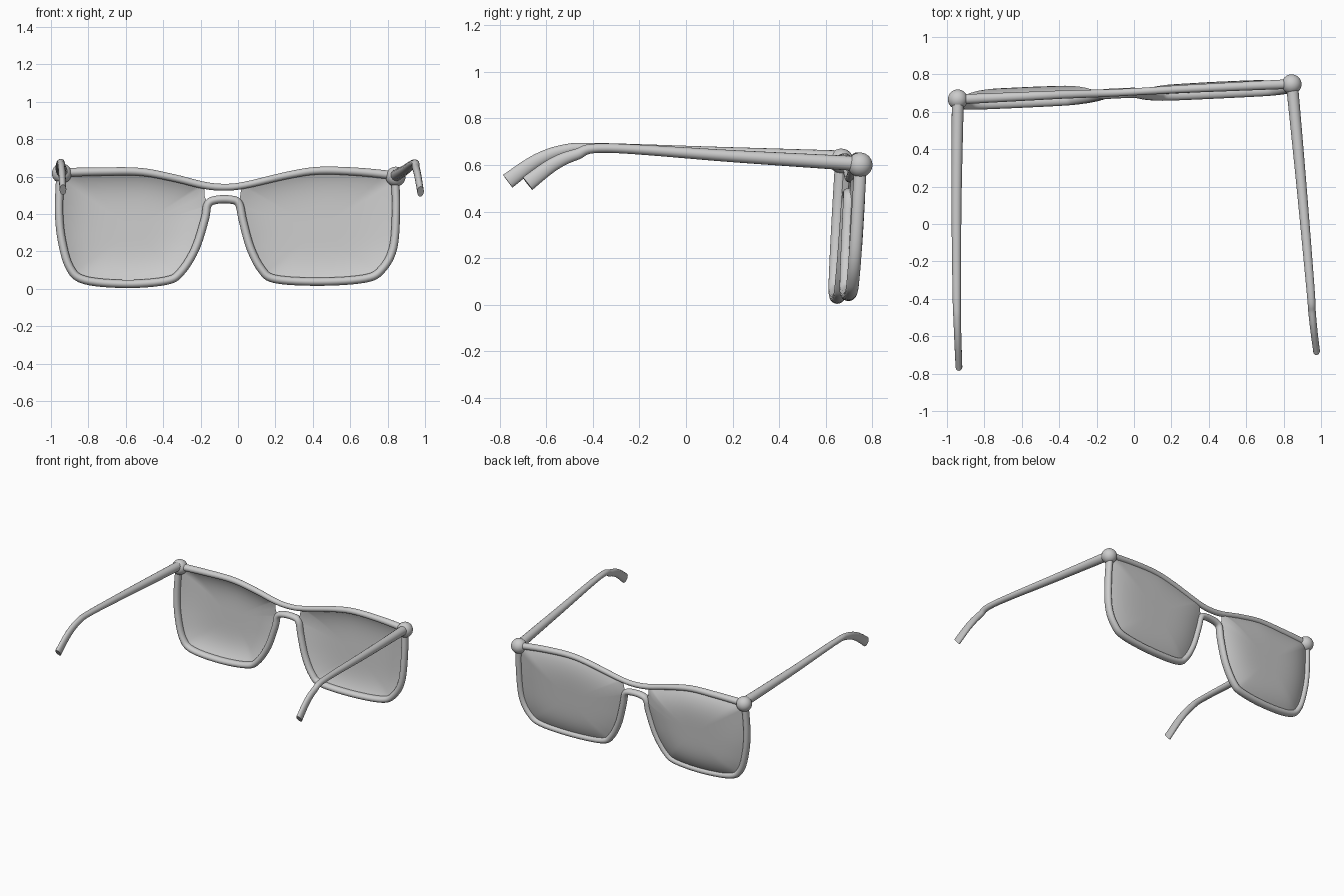
import bpy, bmesh, math
from mathutils import Vector

if "Cube" in bpy.data.objects:
    bpy.data.objects.remove(bpy.data.objects["Cube"])


def smooth_path(pts, n=6):
    """Catmull-Rom interpolation through tuples of any size."""
    p = [pts[0]] + list(pts) + [pts[-1]]
    out = []
    for i in range(1, len(p) - 2):
        for k in range(n):
            t = k / n
            out.append(tuple(0.5 * (2 * b + (c - a) * t + (2 * a - 5 * b + 4 * c - d) * t * t
                                    + (3 * b - a - 3 * c + d) * t ** 3)
                             for a, b, c, d in zip(p[i - 1], p[i], p[i + 1], p[i + 2])))
    return out + [tuple(pts[-1])]


def finish(name, bm, angle=50):
    bmesh.ops.recalc_face_normals(bm, faces=bm.faces)
    me = bpy.data.meshes.new(name)
    bm.to_mesh(me)
    bm.free()
    ob = bpy.data.objects.new(name, me)
    bpy.context.collection.objects.link(ob)
    bpy.ops.object.select_all(action='DESELECT')
    ob.select_set(True)
    bpy.context.view_layer.objects.active = ob
    bpy.ops.object.shade_smooth_by_angle(angle=math.radians(angle))
    return ob


def tube(name, path, axis, sides=16):
    """Oval tube; path holds (x, y, z, radius along axis, radius across)."""
    bm = bmesh.new()
    rings = []
    for i, q in enumerate(path):
        a, b = path[max(i - 1, 0)], path[min(i + 1, len(path) - 1)]
        tan = (Vector(b[:3]) - Vector(a[:3])).normalized()
        across = tan.cross(Vector(axis)).normalized()
        along = across.cross(tan)
        rings.append([bm.verts.new(Vector(q[:3])
                                   + along * q[3] * math.cos(2 * math.pi * k / sides)
                                   + across * q[4] * math.sin(2 * math.pi * k / sides))
                      for k in range(sides)])
    for r, s in zip(rings, rings[1:]):
        for k in range(sides):
            j = (k + 1) % sides
            bm.faces.new((r[k], r[j], s[j], s[k]))
    bm.faces.new(rings[0])
    bm.faces.new(rings[-1])
    return finish(name, bm)


def front_y(x, z):
    """Depth of the slightly turned and tilted front frame."""
    return 0.666 + (x + 0.94) * 0.0465 - 0.035 * max(0, 0.6 - z) / 0.6


def lens(name, outline, bulge, rings=10):
    bm = bmesh.new()
    cx = (min(p[0] for p in outline) + max(p[0] for p in outline)) / 2
    cz = 0.32

    def vert(x, z, s):
        return bm.verts.new((x, front_y(x, z) + bulge * (1 - s ** 4), z))
    centre = vert(cx, cz, 0)
    prev, n = None, len(outline)
    for r in range(1, rings + 1):
        s = r / rings
        ring = [vert(cx + (x - cx) * s, cz + (z - cz) * s, s) for x, z in outline]
        for k in range(n):
            j = (k + 1) % n
            if prev:
                bm.faces.new((prev[k], prev[j], ring[j], ring[k]))
            else:
                bm.faces.new((centre, ring[j], ring[k]))
        prev = ring
    return finish(name, bm)


# Front outlines in x, z
bar = smooth_path([(-0.94, 0.622), (-0.72, 0.627), (-0.52, 0.625), (-0.34, 0.592), (-0.18, 0.553),
                   (-0.07, 0.543), (0.04, 0.555), (0.28, 0.61), (0.44, 0.632), (0.65, 0.625),
                   (0.84, 0.605)])
left = [(-0.95, 0.61), (-0.957, 0.42), (-0.943, 0.265), (-0.90, 0.115), (-0.82, 0.047),
        (-0.6, 0.026), (-0.39, 0.042), (-0.31, 0.085), (-0.23, 0.21), (-0.178, 0.37), (-0.162, 0.45)]
bridge = [(-0.12, 0.475), (-0.04, 0.477)]
right = [(0.005, 0.455), (0.027, 0.36), (0.066, 0.22), (0.125, 0.105), (0.2, 0.052), (0.44, 0.038),
         (0.68, 0.055), (0.77, 0.105), (0.83, 0.22), (0.845, 0.42), (0.84, 0.59)]

# Top bar, and one continuous lower rim with bridge
tube("top_bar", [(x, front_y(x, z), z, 0.019 + 0.008 * abs(x), 0.018 + 0.006 * abs(x))
                 for x, z in bar], (0, 1, 0))
tube("lower_rim", [(x, front_y(x, z), z, 0.027, 0.022)
                   for x, z in smooth_path(left + bridge + right)], (0, 1, 0))

# Domed lenses
lens("left_lens", smooth_path(left) + [(-0.18, 0.5)]
     + [p for p in reversed(bar) if -0.93 < p[0] <= -0.175], 0.06)
lens("right_lens", smooth_path(right) + [p for p in reversed(bar) if 0.03 < p[0] < 0.83]
     + [(0.02, 0.55)], 0.04)

# Hinge balls
for name, loc in (("left_hinge", (-0.942, 0.666, 0.617)), ("right_hinge", (0.843, 0.747, 0.60))):
    bm = bmesh.new()
    bmesh.ops.create_uvsphere(bm, u_segments=32, v_segments=16, radius=0.053)
    finish(name, bm).location = loc

# Temple arms with curved oval tips
temples = {
    "left_temple": [(-0.942, 0.666, 0.63, 0.032, 0.032), (-0.949, 0.13, 0.652, 0.027, 0.026),
                    (-0.948, -0.38, 0.674, 0.022, 0.02), (-0.945, -0.52, 0.664, 0.02, 0.024),
                    (-0.941, -0.64, 0.618, 0.019, 0.029), (-0.936, -0.765, 0.53, 0.018, 0.034)],
    "right_temple": [(0.845, 0.745, 0.605, 0.032, 0.032), (0.895, 0.21, 0.637, 0.027, 0.026),
                     (0.943, -0.34, 0.672, 0.022, 0.02), (0.952, -0.47, 0.645, 0.02, 0.024),
                     (0.962, -0.57, 0.602, 0.019, 0.029), (0.976, -0.68, 0.52, 0.018, 0.034)],
}
for name, pts in temples.items():
    tube(name, smooth_path(pts, 8), (1, 0, 0))
